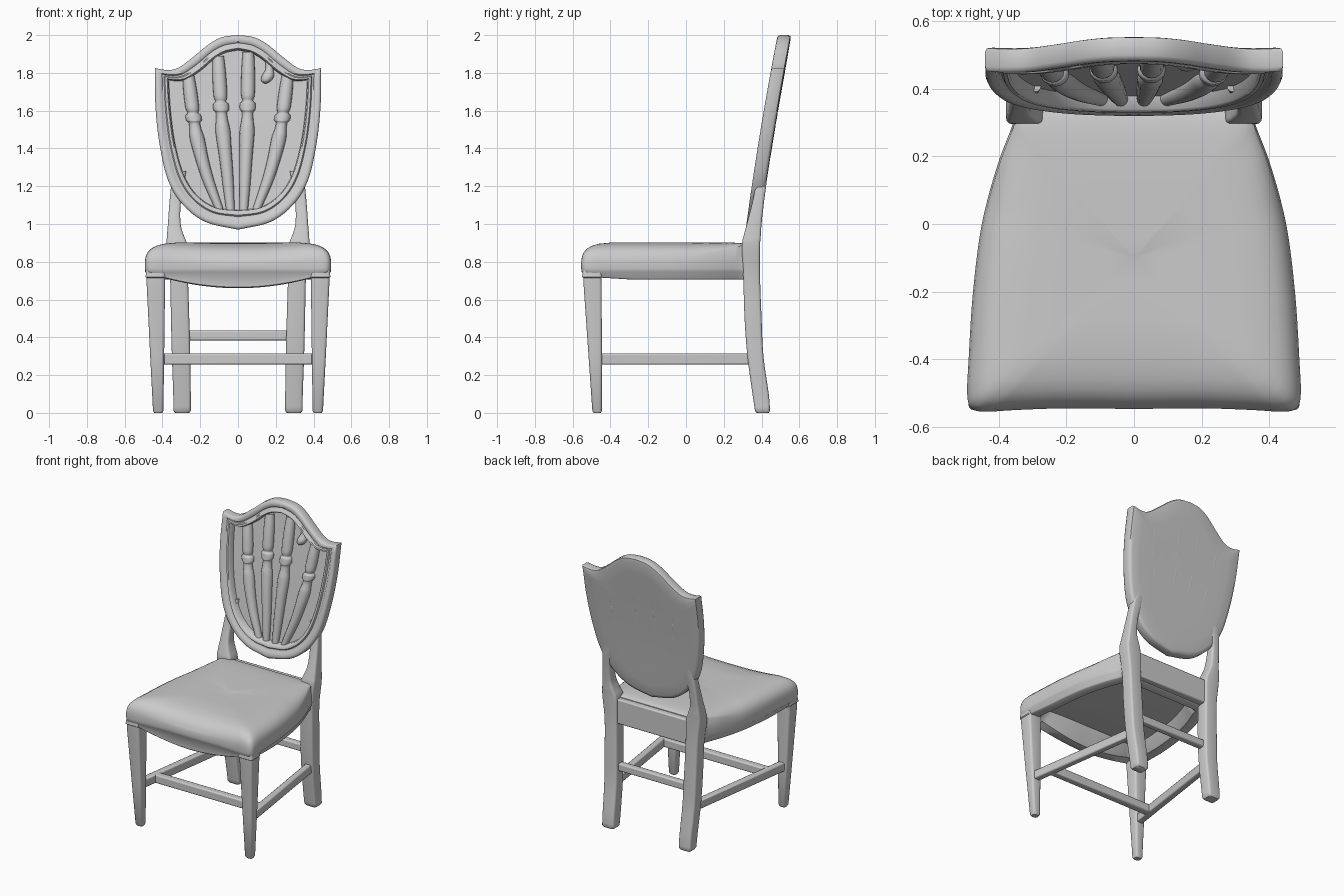
import bpy, bmesh, math
from mathutils import Vector

if "Cube" in bpy.data.objects:
    bpy.data.objects.remove(bpy.data.objects["Cube"])


def loft(name, rings, angle=40, bevel=0):
    """Skin a list of equal-length closed rings and cap both ends."""
    bm = bmesh.new()
    vs = [[bm.verts.new(p) for p in r] for r in rings]
    n = len(rings[0])
    for a, b in zip(vs, vs[1:]):
        for i in range(n):
            j = (i + 1) % n
            bm.faces.new((a[i], a[j], b[j], b[i]))
    bm.faces.new(vs[0])
    bm.faces.new(vs[-1])
    bmesh.ops.recalc_face_normals(bm, faces=bm.faces)
    me = bpy.data.meshes.new(name)
    bm.to_mesh(me)
    bm.free()
    ob = bpy.data.objects.new(name, me)
    bpy.context.collection.objects.link(ob)
    if bevel:
        m = ob.modifiers.new("soft_edges", 'BEVEL')
        m.width, m.segments = bevel, 2
    bpy.ops.object.select_all(action='DESELECT')
    ob.select_set(True)
    bpy.context.view_layer.objects.active = ob
    bpy.ops.object.shade_smooth_by_angle(angle=math.radians(angle))
    return ob


def spline(pts, steps):
    """Catmull-Rom curve through points (2D or 3D tuples)."""
    p = [Vector(q) for q in pts]
    p = [2 * p[0] - p[1]] + p + [2 * p[-1] - p[-2]]
    out = []
    for i in range(1, len(p) - 2):
        a, b, c, d = p[i - 1:i + 3]
        for k in range(steps):
            t = k / steps
            out.append(.5 * (2 * b + (c - a) * t + (2 * a - 5 * b + 4 * c - d) * t * t
                             + (3 * b - a - 3 * c + d) * t ** 3))
    return out + [p[-2]]


def mirrored(half):
    """Close a right-hand half outline whose ends lie on x = 0."""
    return half + [Vector((-v.x, v.y)) for v in half[-2:0:-1]]


def clamp(v):
    return max(0.0, min(1.0, v))


def rect(s, z, x0, x1, y0, y1, r=.014):
    """Rectangle ring with rounded corners, mirrored by s."""
    out = []
    for cx, cy, a0 in ((x1 - r, y1 - r, 0), (x0 + r, y1 - r, 90),
                       (x0 + r, y0 + r, 180), (x1 - r, y0 + r, 270)):
        for k in range(4):
            a = math.radians(a0 + 30 * k)
            out.append((s * (cx + r * math.cos(a)), cy + r * math.sin(a), z))
    return out


def beam(name, a, b, w, h):
    """Horizontal bar from a to b."""
    a, b = Vector(a), Vector(b)
    side = (b - a).cross(Vector((0, 0, 1))).normalized() * w / 2
    up = Vector((0, 0, h / 2))
    loft(name, [[p - side - up, p + side - up, p + side + up, p - side + up]
                for p in (a, b)], bevel=.008)


def lean(z):
    """Front face of the raked backrest."""
    return .32 + .135 * (z - 1) + .03 * (z - 1) ** 2


# Shield back: outer outline, inner outline, solid rear panel
outer = mirrored(
    spline([(0, 2), (.08, 1.99), (.15, 1.955), (.23, 1.89), (.31, 1.83), (.37, 1.815), (.44, 1.825)], 5)
    + spline([(.44, 1.825), (.437, 1.62), (.415, 1.42), (.37, 1.23), (.29, 1.10), (.17, 1.01), (0, .97)], 5)[1:])
inner = mirrored(
    spline([(0, 1.925), (.07, 1.91), (.13, 1.875), (.2, 1.815), (.27, 1.77), (.32, 1.76), (.37, 1.765)], 5)
    + spline([(.37, 1.765), (.36, 1.6), (.335, 1.42), (.29, 1.26), (.22, 1.15), (.12, 1.085), (0, 1.07)], 5)[1:])
hub = Vector((0, 1.45))


def shield_ring(mix, scale, depth):
    ring = []
    for o, i in zip(outer, inner):
        p = hub + (o.lerp(i, mix) - hub) * scale
        ring.append((p.x, lean(p.y) + depth, p.y))
    return ring


loft("shield_back", [shield_ring(*k) for k in (
    (0, .04, .075), (0, .3, .075), (0, .55, .075), (0, .8, .075), (0, .95, .073),
    (0, .99, .068), (0, 1, .058), (0, 1, .014), (.06, 1, .004), (.2, 1, 0),
    (.45, 1, .002), (.55, 1, .011), (.68, 1, .011), (.76, 1, .002), (.92, 1, .002), (1, 1, .01),
    (1, .99, .048), (1, .8, .05), (1, .55, .05), (1, .3, .05), (1, .04, .05))], angle=50)


# Turned balusters fanning out inside the shield
def baluster(name, path, profile, steps=9):
    pts = spline(path, steps)
    prof = spline(profile, 4)
    rings = []
    for q in prof:
        f = clamp(q.x) * (len(pts) - 1)
        i = min(int(f), len(pts) - 2)
        c = pts[i].lerp(pts[i + 1], f - i)
        rings.append([(c.x + q.y * math.cos(a), lean(c.y) + .04 + min(q.y, .036) * math.sin(a), c.y)
                      for a in (math.tau * k / 16 for k in range(16))])
    loft(name, rings, angle=60)


turning = [(0, .03), (.1, .036), (.2, .036), (.23, .028), (.245, .041), (.275, .041), (.29, .03),
           (.33, .031), (.4, .039), (.55, .035), (.8, .029), (1, .022)]
for name, path in (
        ("left_outer_baluster", [(-.265, 1.80), (-.225, 1.5), (-.17, 1.27), (-.1, 1.08)]),
        ("left_inner_baluster", [(-.105, 1.89), (-.085, 1.55), (-.06, 1.3), (-.04, 1.07)]),
        ("right_inner_baluster", [(.055, 1.91), (.05, 1.55), (.04, 1.3), (.03, 1.07)]),
        ("right_outer_baluster", [(.265, 1.80), (.225, 1.5), (.17, 1.27), (.1, 1.08)])):
    baluster(name, path, turning)
# Broken stub hanging from the crest
baluster("baluster_stub", [(.165, 1.87), (.165, 1.81), (.145, 1.745)],
         [(0, .022), (.4, .02), (.7, .032), (.9, .026), (1, .008)])

# Seat: upholstered top, serpentine apron, hollow underside
plan = mirrored(
    spline([(0, -.547), (.2, -.545), (.35, -.55), (.44, -.555), (.48, -.545), (.493, -.505),
            (.489, -.4), (.476, -.2), (.45, 0), (.405, .17), (.362, .285)], 5)
    + spline([(.362, .285), (.335, .34), (.2, .345), (0, .345)], 5)[1:])
mid = Vector((0, -.1))


def seat_ring(scale, z, mode):
    ring = []
    for o in plan:
        p = mid + (o - mid) * scale
        front = clamp((-o.y - .3) / .2)
        dip = max(0, 1 - (o.x / .42) ** 2)
        low = .718 - .058 * front * dip - .012 * (1 - front)
        if mode == 'rail':
            h = low + z
        elif mode == 'top':
            h = z + (.903 - z) * .75 * clamp((o.y - .05) / .25) - .02 * front * dip * clamp(scale * 2 - 1)
        else:
            h = z
        ring.append((p.x, p.y, h))
    return ring


loft("seat", [seat_ring(*k) for k in (
    (.04, .77, ''), (.4, .772, ''), (.74, .785, ''), (.8, .02, 'rail'), (.83, 0, 'rail'),
    (.96, 0, 'rail'), (.975, .006, 'rail'), (.98, .738, ''), (.995, .746, ''), (1, .765, ''),
    (1, .80, ''), (.99, .828, 'top'), (.97, .85, 'top'), (.93, .87, 'top'), (.88, .884, 'top'),
    (.8, .895, 'top'), (.65, .902, 'top'), (.4, .9, 'top'), (.15, .898, 'top'), (.03, .898, 'top'))],
    angle=45)

# Legs, stiles and side stretchers, one per side
for s, side in ((-1, "left"), (1, "right")):
    loft(side + "_front_leg", [rect(s, *k) for k in (
        (0, .401, .444, -.489, -.451), (.012, .395, .45, -.496, -.445), (.3, .391, .465, -.516, -.445),
        (.69, .386, .484, -.543, -.447), (.715, .386, .484, -.543, -.447),
        (.72, .384, .489, -.55, -.445), (.76, .386, .485, -.545, -.447))])
    stile = spline([(.012, .25, .342, .365, .445), (.1, .25, .343, .352, .438), (.3, .253, .35, .325, .41),
                    (.5, .258, .355, .31, .4), (.72, .265, .36, .303, .392), (.88, .268, .377, .296, .392),
                    (.94, .287, .376, .306, .396), (1.0, .304, .371, .322, .4), (1.1, .304, .364, .348, .411),
                    (1.2, .288, .354, .37, .424), (1.28, .275, .338, .392, .434)], 4)
    loft(side + "_back_leg", [rect(s, 0, .258, .334, .373, .438)] + [rect(s, *v) for v in stile], angle=50)
    beam(side + "_stretcher", (s * .428, -.47, .285), (s * .31, .35, .285), .045, .06)

# Cross stretchers and rear seat rail
beam("front_stretcher", (-.405, -.33, .285), (.405, -.33, .285), .05, .058)
beam("back_stretcher", (-.27, .355, .41), (.27, .355, .41), .045, .052)
beam("rear_seat_rail", (-.29, .35, .795), (.29, .35, .795), .05, .17)
